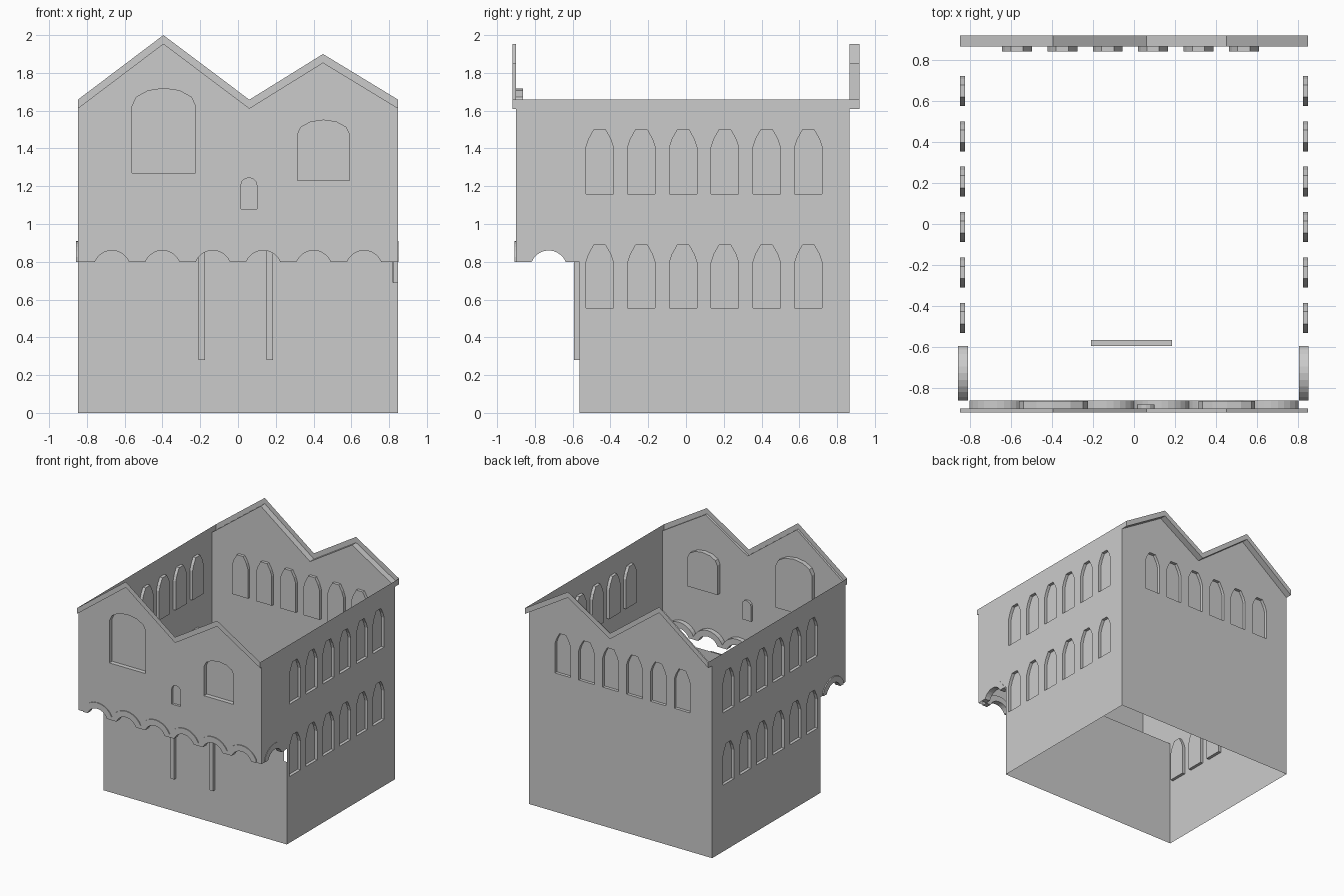
import bpy, bmesh
from math import sin, cos, pi, sqrt, asin
from mathutils import Vector

if "Cube" in bpy.data.objects:
    bpy.data.objects.remove(bpy.data.objects["Cube"])

HX, YF, YB, YL = 0.848, -0.90, 0.865, -0.565   # side, front, back, recessed ground-floor planes
YT = 0.918                                     # gable overhang
EAVE, BAND = 1.61, 0.048
PITCH, AZ, R_IN, R_OUT = 0.267, 0.7625, 0.0975, 0.1475   # corbel arches


def finish(name, bm, outward=None):
    bmesh.ops.remove_doubles(bm, verts=bm.verts, dist=1e-5)
    bmesh.ops.recalc_face_normals(bm, faces=bm.faces)
    if outward:
        big = max(bm.faces, key=lambda f: f.calc_area())
        if big.normal.dot(Vector(outward)) < 0:
            bmesh.ops.reverse_faces(bm, faces=bm.faces)
    me = bpy.data.meshes.new(name)
    bm.to_mesh(me)
    bm.free()
    ob = bpy.data.objects.new(name, me)
    bpy.context.collection.objects.link(ob)
    return ob


def loop(bm, pts):
    vs = [bm.verts.new(p) for p in pts]
    return vs, [bm.edges.new((vs[i], vs[(i + 1) % len(vs)])) for i in range(len(vs))]


def wall(name, place, outer, holes, outward):
    """Thin wall with recessed blind windows; holes = [(outline, depth)]."""
    bm = bmesh.new()
    n = Vector(outward)
    _, edges = loop(bm, [place(*p) for p in outer])
    rims = []
    for pts, depth in holes:
        vs, es = loop(bm, [place(*p) for p in pts])
        edges += es
        rims.append((vs, depth))
    bmesh.ops.triangle_fill(bm, edges=edges, use_beauty=True, normal=n)
    for vs, depth in rims:
        back = [bm.verts.new(v.co - n * depth) for v in vs]
        for i in range(len(vs)):
            j = (i + 1) % len(vs)
            bm.faces.new((vs[i], vs[j], back[j], back[i]))
        bm.faces.new(back)
    return finish(name, bm, outward)


def prism(name, place, pts, offset):
    bm = bmesh.new()
    vs, es = loop(bm, [place(*p) for p in pts])
    fs = bmesh.ops.triangle_fill(bm, edges=es, use_beauty=True)["geom"]
    back = [bm.verts.new(v.co + Vector(offset)) for v in vs]
    remap = dict(zip(vs, back))
    for f in [g for g in fs if isinstance(g, bmesh.types.BMFace)]:
        bm.faces.new([remap[v] for v in f.verts])
    for i in range(len(vs)):
        j = (i + 1) % len(vs)
        bm.faces.new((vs[i], vs[j], back[j], back[i]))
    return finish(name, bm)


def arched(u0, u1, z0, spring, top, seg=6):
    c, w = (u0 + u1) / 2, (u1 - u0) / 2
    return [(u0, z0), (u1, z0)] + [(c + w * cos(pi * i / seg), spring + (top - spring) * sin(pi * i / seg))
                                   for i in range(seg + 1)]


def lancet(c, z0, z1):
    half = [(0.073, z1 - 0.095), (0.058, z1 - 0.05), (0.03, z1)]
    return [(c - 0.073, z0), (c + 0.073, z0)] + [(c + u, z) for u, z in half] + [(c - u, z) for u, z in half[::-1]]


def arc(c, r, zmin, seg=10):
    """Arch points left to right, starting and ending at height zmin."""
    a = asin(sqrt(r * r - (zmin - AZ) ** 2) / r)
    return [(c + r * sin(-a + 2 * a * i / seg), AZ + r * cos(-a + 2 * a * i / seg)) for i in range(seg + 1)]


def ring_band(centres):
    """Row of joined arch mouldings."""
    cusp = AZ + sqrt(R_OUT ** 2 - (PITCH / 2) ** 2)
    top, low = [], []
    for k, c in enumerate(centres):
        a = arc(c, R_OUT, cusp)
        top += a if k == 0 else a[1:]
        low += arc(c, R_IN, 0.8)
    return [(top[0][0], 0.8)] + low + [(top[-1][0], 0.8)] + top[::-1]


def at_y(y):
    return lambda u, z: Vector((u, y, z))


def at_x(x):
    return lambda u, z: Vector((x, u, z))


gable = [(-HX, EAVE), (-0.395, 1.952), (0.06, EAVE), (0.45, 1.852), (HX, EAVE)]
centres = [(i - 2.5) * PITCH for i in range(6)]

# Front upper wall with scalloped lower edge
scallops = [p for c in centres for p in arc(c, R_IN, 0.8)]
wall("front_upper_wall", at_y(YF), [(-HX, 0.8)] + scallops + [(HX, 0.8)] + gable[::-1],
     [(arched(-0.56, -0.225, 1.27, 1.625, 1.718), 0.037),
      (arched(0.315, 0.59, 1.23, 1.475, 1.55), 0.037),
      (arched(0.015, 0.10, 1.08, 1.205, 1.245), 0.02)], (0, -1, 0))

# Recessed ground-floor front wall, notched at the right corner
wall("front_lower_wall", at_y(YL),
     [(-HX, 0), (HX, 0), (HX, 0.69), (0.82, 0.69), (0.82, 0.91), (-HX, 0.91)], [], (0, -1, 0))

# Back wall
wall("back_wall", at_y(YB), [(-HX, 0), (HX, 0)] + gable[::-1],
     [(lancet(-0.57 + 0.221 * i, 1.16, 1.5), 0.025) for i in range(6)], (0, 1, 0))

# Side walls, arch mouldings and eave bands
side = [(YL, 0), (YB, 0), (YB, EAVE), (YF, EAVE), (YF, 0.8)] + arc(-0.727, R_IN, 0.8) + [(YL, 0.8)]
for s, label, face in ((-1, "left", -0.857), (1, "right", 0.851)):
    holes = [(lancet(-0.457 + 0.221 * i, z0, z1), 0.025)
             for i in range(6) for z0, z1 in ((1.16, 1.5), (0.555, 0.89))]
    wall(label + "_wall", at_x(s * HX), side, holes, (s, 0, 0))
    prism(label + "_arch_moulding", at_x(face), ring_band([-0.727]), (-s * 0.048, 0, 0))
    wall(label + "_eave_band", at_x(s * HX),
         [(-YT, EAVE), (YT, EAVE), (YT, EAVE + BAND), (-YT, EAVE + BAND)], [], (s, 0, 0))

# Front arch moulding
prism("front_arch_moulding", at_y(-0.907), ring_band(centres), (0, 0.047, 0))

# Gable trims: soffit plus upright fascia
for label, y0, y1, s in (("front", YF, -YT, -1), ("back", YB, YT, 1)):
    bm = bmesh.new()
    rows = [[bm.verts.new((x, y, z + dz)) for x, z in gable]
            for y, dz in ((y0, 0), (y1, 0), (y1, BAND))]
    for a, b in zip(rows, rows[1:]):
        for i in range(4):
            bm.faces.new((a[i], a[i + 1], b[i + 1], b[i]))
    finish(label + "_gable_trim", bm, (0, s, -0.3))

# Door frame and panel
prism("door_frame", at_y(-0.594),
      [(-0.21, 0.28), (-0.175, 0.28), (-0.175, 0.87), (0.15, 0.87), (0.15, 0.28),
       (0.185, 0.28), (0.185, 0.9), (-0.21, 0.9)], (0, 0.029, 0))
prism("door_panel", at_y(-0.57), [(-0.175, 0.28), (0.15, 0.28), (0.15, 0.87), (-0.175, 0.87)], (0, 0.005, 0))
